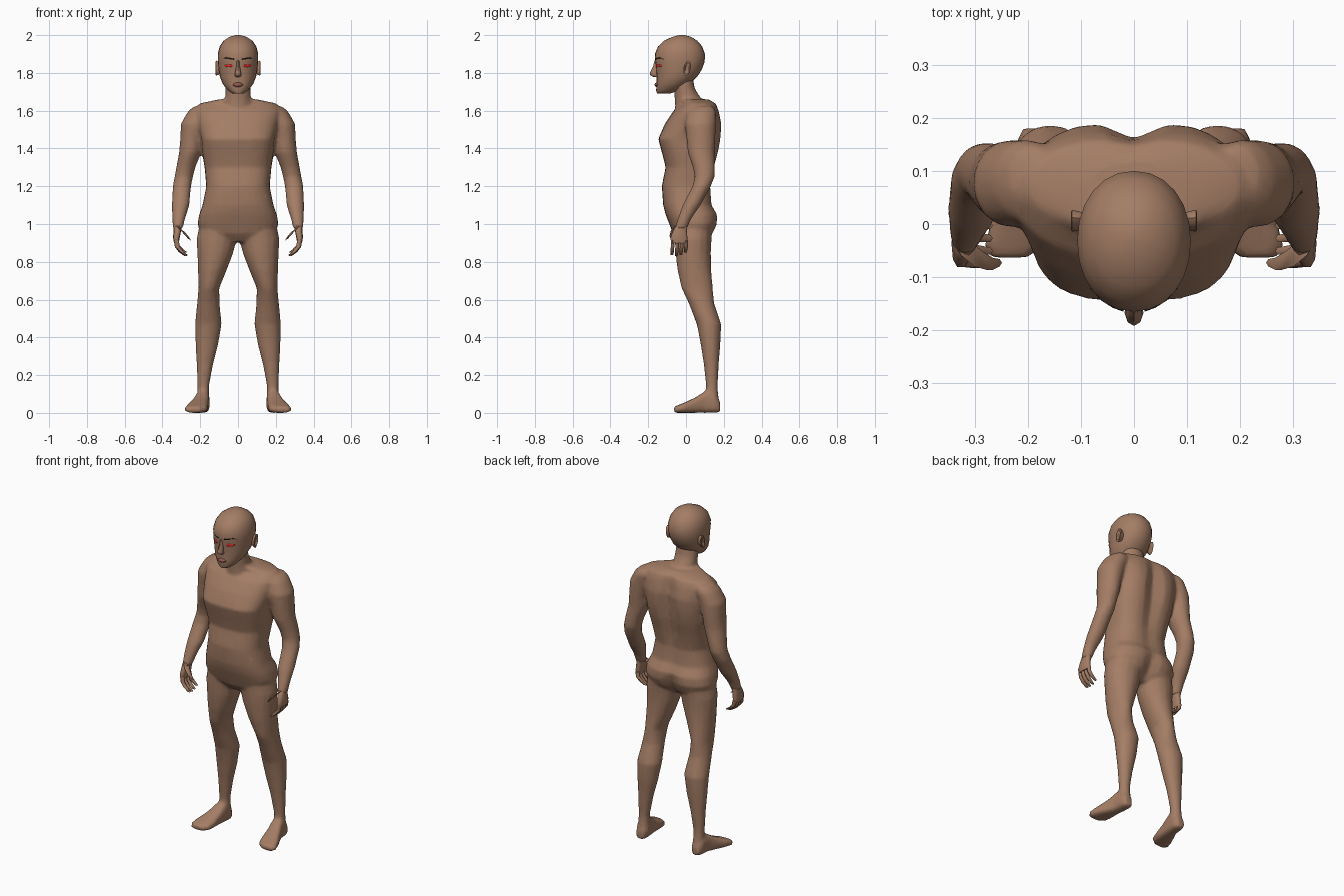
import bpy, bmesh, math
from mathutils import Vector


def material(name, rgb):
    m = bpy.data.materials.new(name)
    m.diffuse_color = (*rgb, 1)
    return m


SKIN = material("skin", (0.37, 0.205, 0.13))
RED = material("eye_red", (0.75, 0.02, 0.02))
DARK = material("brow_dark", (0.03, 0.02, 0.015))
LIP = material("lip", (0.32, 0.10, 0.08))


def spow(v, p):
    return math.copysign(abs(v) ** p, v)


def ring(c, u, v, n=16, p=1.0):
    c, u, v = Vector(c), Vector(u), Vector(v)
    return [c + u * spow(math.cos(a), p) + v * spow(math.sin(a), p)
            for a in (2 * math.pi * i / n for i in range(n))]


def flat(x, y, z, rx, ry, n=16, p=1.0):
    """Horizontal cross-section."""
    return ring((x, y, z), (rx, 0, 0), (0, ry, 0), n, p)


def loft(bm, rings, side=1):
    loops = [[bm.verts.new((q.x * side, q.y, q.z)) for q in r] for r in rings]
    n = len(loops[0])
    for a, b in zip(loops, loops[1:]):
        for i in range(n):
            j = (i + 1) % n
            bm.faces.new((a[i], a[j], b[j], b[i]))
    bm.faces.new(loops[0])
    bm.faces.new(loops[-1])


def finish(name, bm, mat, angle=50):
    bmesh.ops.recalc_face_normals(bm, faces=bm.faces)
    me = bpy.data.meshes.new(name)
    bm.to_mesh(me)
    bm.free()
    me.materials.append(mat)
    ob = bpy.data.objects.new(name, me)
    bpy.context.collection.objects.link(ob)
    bpy.ops.object.select_all(action='DESELECT')
    ob.select_set(True)
    bpy.context.view_layer.objects.active = ob
    bpy.ops.object.shade_smooth_by_angle(angle=math.radians(angle))
    return ob


def front_back(z, w, yf, yb, groove=0.0, p=0.8, n=28):
    """Section given by half width, front and back, with a spine groove."""
    pts = flat(0, (yf + yb) / 2, z, w, (yb - yf) / 2, n, p)
    for q in pts:
        if q.y > (yf + yb) / 2:
            q.y -= groove * math.exp(-(q.x / 0.045) ** 2)
    return pts


# Torso: z, half width, front, back, groove, squareness
torso = [(.905, .08, -.035, .10, .02, 1), (.95, .195, -.07, .15, .035, .85),
         (1.0, .214, -.088, .17, .03, .8), (1.05, .206, -.108, .17, .015, .8),
         (1.1, .188, -.121, .14, .01, .8), (1.2, .168, -.128, .135, .015, .8),
         (1.3, .177, -.108, .155, .025, .75), (1.38, .19, -.128, .176, .03, .7),
         (1.45, .195, -.147, .188, .035, .65), (1.53, .215, -.112, .196, .035, .8),
         (1.6, .23, -.065, .18, .025, .9), (1.638, .205, -.02, .165, .015, .95),
         (1.66, .10, -.045, .12, 0, 1)]
neck = [(1.55, .03, .09, .09), (1.62, .02, .08, .078), (1.67, .008, .068, .068),
        (1.72, -.008, .067, .054), (1.79, -.02, .065, .055)]
# Legs: z, centre x, centre y, half width, half depth
leg = [(1.01, .11, .04, .09, .10), (.92, .114, .038, .106, .098),
       (.85, .12, .038, .096, .094), (.76, .135, .044, .077, .09),
       (.66, .154, .059, .055, .083), (.58, .157, .082, .06, .068),
       (.47, .157, .122, .071, .065), (.36, .165, .13, .06, .052),
       (.25, .176, .134, .043, .039), (.14, .184, .137, .031, .031),
       (.05, .184, .137, .034, .038)]
# Feet: y, centre x, half width, height
foot = [(.18, .186, .024, .06), (.15, .186, .037, .105), (.10, .19, .038, .115),
        (.05, .203, .046, .082), (0, .215, .057, .058), (-.04, .225, .058, .042),
        (-.064, .235, .035, .032)]
arm = [(1.622, .19, .09, .045, .055), (1.595, .2, .083, .066, .077),
       (1.53, .23, .076, .073, .083), (1.45, .245, .079, .061, .077),
       (1.38, .253, .08, .059, .071), (1.30, .276, .095, .051, .059),
       (1.25, .287, .099, .049, .053), (1.2, .297, .083, .049, .049),
       (1.1, .304, .03, .047, .048), (1.03, .314, -.007, .035, .036),
       (.975, .319, -.028, .026, .034)]

bm = bmesh.new()
loft(bm, [front_back(*t) for t in torso])
loft(bm, [flat(0, y, z, rx, ry) for z, y, rx, ry in neck])
for s in (1, -1):
    for limb in (leg, arm):
        loft(bm, [flat(x, y, z, rx, ry) for z, x, y, rx, ry in limb], s)
    loft(bm, [ring((x, y, h / 2), (w, 0, 0), (0, 0, h / 2), 16, .65)
              for y, x, w, h in foot], s)
body = finish("body", bm, SKIN)
rm = body.modifiers.new("fuse", 'REMESH')
rm.mode = 'VOXEL'
rm.voxel_size = 0.01
rm.use_smooth_shade = True
sm = body.modifiers.new("soften", 'SMOOTH')
sm.factor = 0.5
sm.iterations = 5
dc = body.modifiers.new("simplify", 'DECIMATE')
dc.ratio = 0.3

# Hands: palm, four curled fingers and a thumb
bm = bmesh.new()
for s in (1, -1):
    loft(bm, [flat(x, y, z, rx, ry, 10, .8) for z, x, y, rx, ry in
              [(1.0, .319, -.02, .022, .028), (.965, .321, -.032, .02, .038),
               (.93, .326, -.037, .018, .046), (.9, .326, -.037, .013, .045)]], s)
    for i, drop in enumerate((.95, 1.0, .95, .8)):
        y = -.071 + .024 * i
        loft(bm, [flat(x, y + dy, .915 - d * drop, r, r * .85, 6) for x, d, r, dy in
                  [(.326, 0, .013, 0), (.322, .035, .0125, 0),
                   (.302, .062, .013, -.002), (.275, .084, .009, -.004)]], s)
    loft(bm, [ring(c, (r, 0, r * .6), (0, r, 0), 6) for c, r in
              [((.318, -.045, .985), .016), ((.293, -.066, .962), .016),
               ((.272, -.075, .938), .013), ((.257, -.073, .918), .008)]], s)
finish("hands", bm, SKIN, 60)

# Head: z, half width, front, back
head = [(1.69, .028, -.152, -.085), (1.705, .05, -.158, -.04), (1.74, .08, -.156, .015),
        (1.78, .096, -.156, .06), (1.82, .103, -.158, .085), (1.86, .107, -.163, .099),
        (1.9, .107, -.165, .1), (1.94, .097, -.148, .086), (1.97, .077, -.117, .06),
        (1.99, .046, -.075, .028), (2.0, .014, -.036, -.005)]
bm = bmesh.new()
loft(bm, [front_back(z, w, f, b, 0, .95, 24) for z, w, f, b in head])
finish("head", bm, SKIN, 60)

# Nose
bm = bmesh.new()
loft(bm, [flat(0, y, z, rx, .022, 8) for z, y, rx in
          [(1.865, -.145, .01), (1.835, -.152, .01), (1.80, -.17, .016),
           (1.788, -.167, .018), (1.778, -.15, .012)]])
finish("nose", bm, SKIN, 60)

# Ears
bm = bmesh.new()
for s in (1, -1):
    loft(bm, [ring((x, .006, 1.825), (0, r, 0), (0, .006 * r / .02, r * 2), 12)
              for x, r in [(.092, .014), (.106, .018), (.117, .02), (.119, .015), (.112, .009)]], s)
finish("ears", bm, SKIN, 40)

# Eyes and eyebrows follow the curve of the face
bm = bmesh.new()
for s in (1, -1):
    loft(bm, [ring((x, y, 1.838), (0, .006, 0), (0, 0, h), 8) for x, y, h in
              [(.026, -.152, .002), (.037, -.15, .008), (.05, -.144, .009),
               (.062, -.135, .007), (.072, -.126, .002)]], s)
finish("eyes", bm, RED)
bm = bmesh.new()
for s in (1, -1):
    loft(bm, [ring((x, y, z), (0, .006, 0), (0, 0, h), 6) for x, y, z, h in
              [(.02, -.159, 1.872, .004), (.04, -.152, 1.876, .005),
               (.062, -.138, 1.88, .004), (.082, -.116, 1.873, .0015)]], s)
finish("eyebrows", bm, DARK)

# Lips
bm = bmesh.new()
loft(bm, [ring((x, y, 1.737), (0, .009, 0), (0, 0, h), 8) for x, y, h in
          [(-.029, -.146, .002), (-.012, -.156, .011), (0, -.158, .011),
           (.012, -.156, .011), (.029, -.146, .002)]])
finish("lips", bm, LIP)
